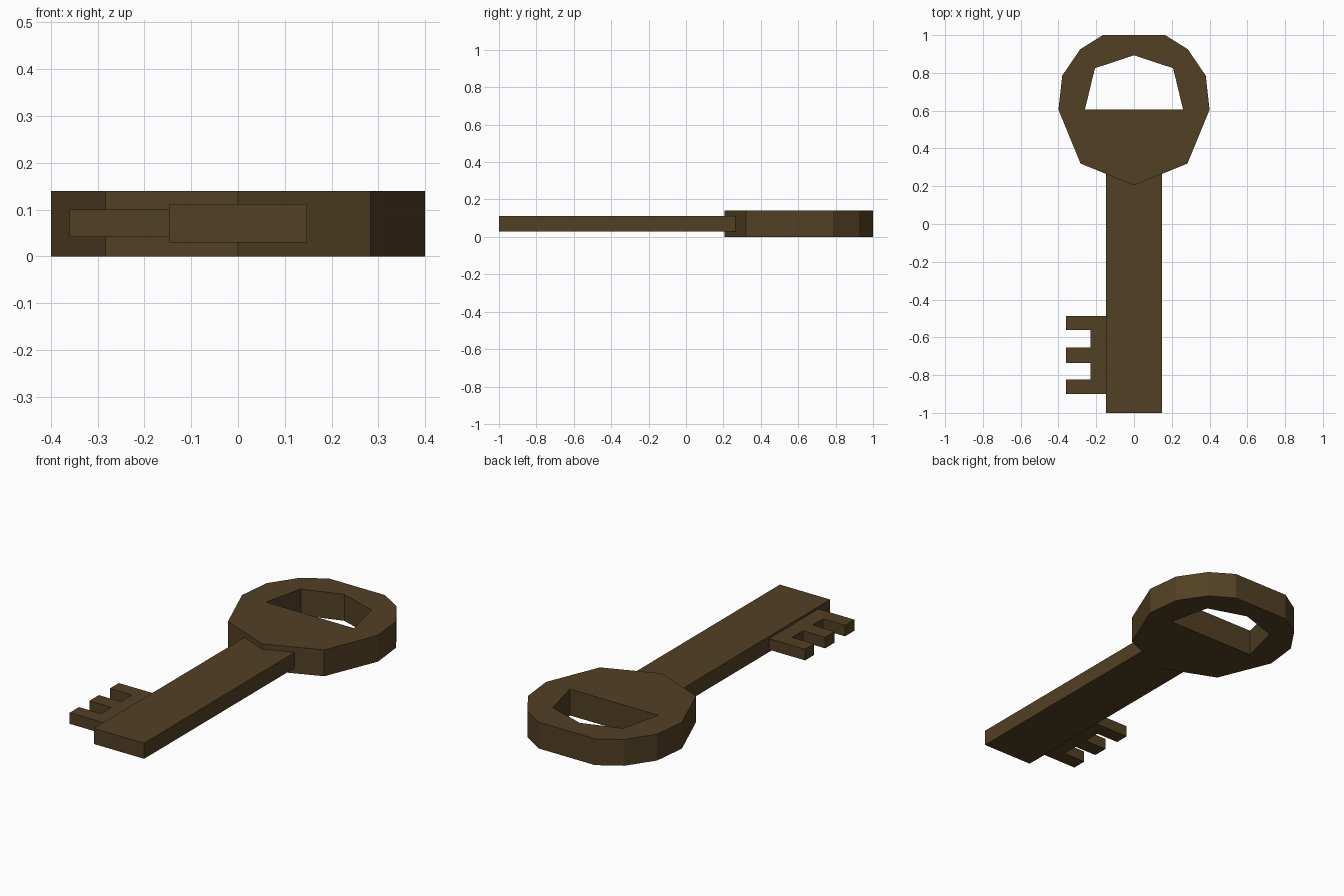
import bpy

if "Cube" in bpy.data.objects:
    bpy.data.objects.remove(bpy.data.objects["Cube"])

brass = bpy.data.materials.new("dark_bronze")
brass.diffuse_color = (0.085, 0.052, 0.017, 1)
brass.use_nodes = True
brass.node_tree.nodes["Principled BSDF"].inputs["Base Color"].default_value = brass.diffuse_color


def mirrored(half):
    """Close a right-hand outline with its mirror image in x."""
    return half + [(-x, y) for x, y in reversed(half) if x > 0]


def plate(name, loops, z0, z1):
    """Flat plate from 2D loops (later loops cut holes), as a mesh."""
    curve = bpy.data.curves.new(name, 'CURVE')
    curve.dimensions = '2D'
    curve.fill_mode = 'BOTH'
    curve.extrude = (z1 - z0) / 2
    for loop in loops:
        spline = curve.splines.new('POLY')
        spline.points.add(len(loop) - 1)
        for p, (x, y) in zip(spline.points, loop):
            p.co = (x, y, 0, 1)
        spline.use_cyclic_u = True
    obj = bpy.data.objects.new(name, curve)
    obj.location.z = (z0 + z1) / 2
    bpy.context.collection.objects.link(obj)
    bpy.ops.object.select_all(action='DESELECT')
    obj.select_set(True)
    bpy.context.view_layer.objects.active = obj
    bpy.ops.object.convert(target='MESH')
    obj = bpy.context.object
    obj.data.materials.clear()
    obj.data.materials.append(brass)
    for f in obj.data.polygons:
        f.use_smooth = False
    return obj


# Handle: faceted ring with a house-shaped hole
outer = mirrored([(0, 0.205), (0.283, 0.32), (0.4, 0.605), (0.38, 0.785),
                  (0.285, 0.925), (0.165, 1.0)])
hole = [(-0.26, 0.605), (0.26, 0.605), (0.207, 0.825), (0, 0.893), (-0.207, 0.825)]
plate("handle", [outer, hole], 0, 0.14)

# Shaft: long flat bar, sunk slightly into the handle
w = 0.148
plate("shaft", [[(-w, -1), (w, -1), (w, 0.264), (-w, 0.264)]], 0.029, 0.112)

# Bit: comb outline with three teeth on the left
bit = [(-w, -0.9)]
for y0, y1 in ((-0.9, -0.822), (-0.735, -0.655), (-0.562, -0.487)):
    bit += [(-0.23, y0), (-0.36, y0), (-0.36, y1), (-0.23, y1)]
bit.append((-w, -0.487))
# drop the collinear corners at the comb ends
bit = [p for i, p in enumerate(bit) if i not in (1, len(bit) - 2)]
plate("bit", [bit], 0.041, 0.10)
